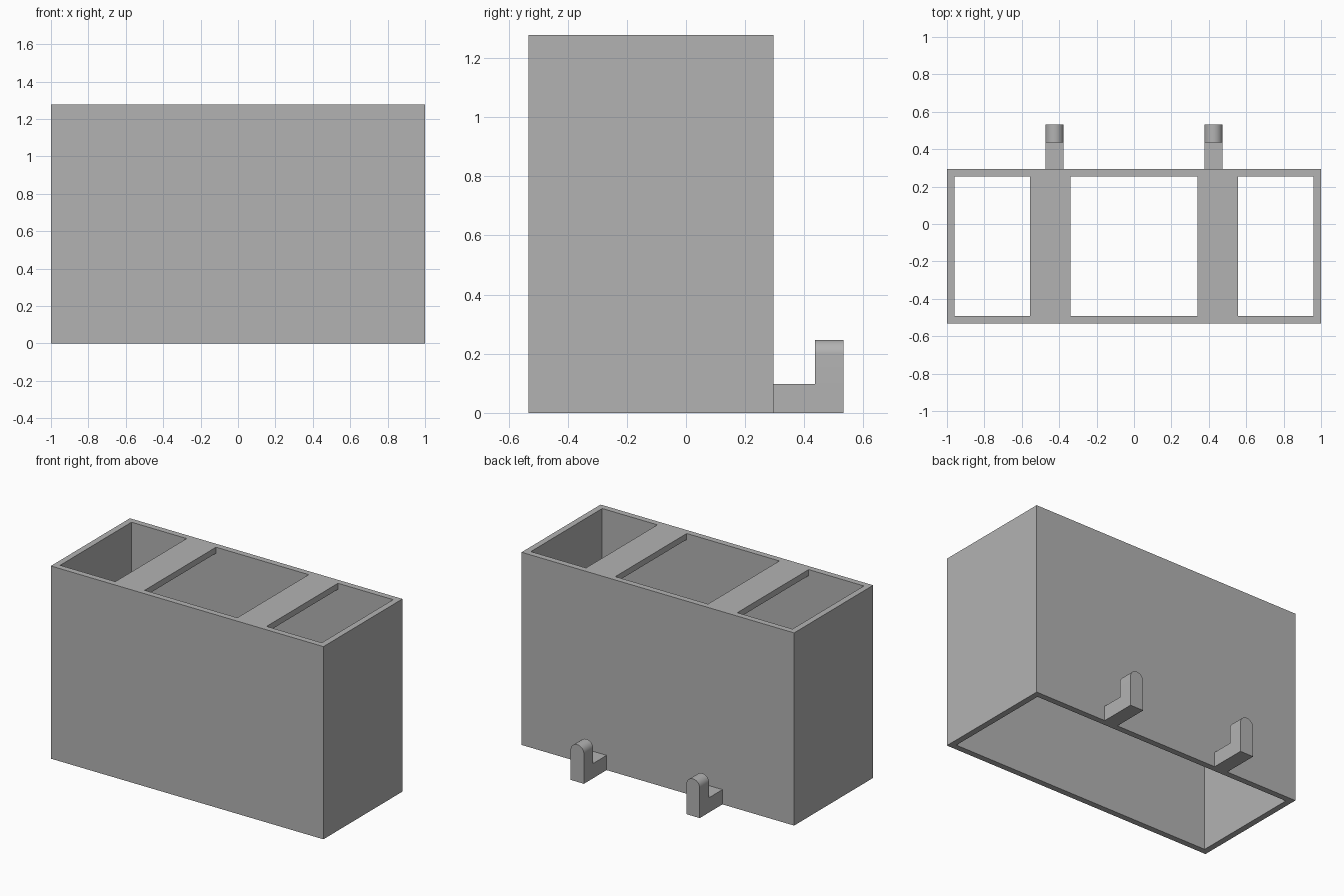
import bpy, bmesh, math
from mathutils import Vector

if "Cube" in bpy.data.objects:
    bpy.data.objects.remove(bpy.data.objects["Cube"], do_unlink=True)

grey = bpy.data.materials.new("plain grey")
grey.use_nodes = True
colour = (0.45, 0.45, 0.45, 1)
grey.diffuse_color = colour
grey.node_tree.nodes["Principled BSDF"].inputs["Base Color"].default_value = colour

WALL, HEIGHT = 0.04, 1.278
FRONT, BACK = -0.533, 0.295


def make_object(name, bm):
    bmesh.ops.recalc_face_normals(bm, faces=bm.faces)
    mesh = bpy.data.meshes.new(name)
    bm.to_mesh(mesh)
    bm.free()
    mesh.materials.append(grey)
    obj = bpy.data.objects.new(name, mesh)
    bpy.context.collection.objects.link(obj)
    return obj


def box(name, low, high):
    bm = bmesh.new()
    bmesh.ops.create_cube(bm, size=1)
    low, high = Vector(low), Vector(high)
    for v in bm.verts:
        v.co = (low + high) / 2 + v.co * (high - low)
    return make_object(name, bm)


# Housing: hollow box, open below, with three openings in the top
housing = box("housing", (-1, FRONT, 0), (1, BACK, HEIGHT))
inner_front, inner_back = FRONT + WALL, BACK - WALL
inside = 1 - WALL
cutters = [box("cavity_cutter", (-inside, inner_front, -1),
               (inside, inner_back, HEIGHT - WALL))]
for x0, x1 in ((-inside, -0.555), (-0.34, 0.34), (0.555, inside)):
    cutters.append(box("opening_cutter", (x0, inner_front, 1),
                       (x1, inner_back, 2)))
for cutter in cutters:
    cutter.hide_render = True
    cut = housing.modifiers.new("cut", "BOOLEAN")
    cut.operation = "DIFFERENCE"
    cut.solver = "EXACT"
    cut.object = cutter
bpy.context.view_layer.update()
hollow = bpy.data.meshes.new_from_object(
    housing.evaluated_get(bpy.context.evaluated_depsgraph_get()))
housing.modifiers.clear()
housing.data = hollow
for cutter in cutters:
    bpy.data.objects.remove(cutter, do_unlink=True)


# Hooks: an arm from the back wall ending in a round-topped post
def hook(name, x):
    radius, arm_top, post_top = 0.049, 0.098, 0.247
    post_front, post_back = 0.436, 0.533
    steps = 24
    arch = [(radius * math.cos(math.pi * i / steps),
             post_top - radius + radius * math.sin(math.pi * i / steps))
            for i in range(steps + 1)]
    lower = [(-radius, 0), (radius, 0), (radius, arm_top), (-radius, arm_top)]
    outline = lower[:3] + arch + lower[3:]

    bm = bmesh.new()

    def ring(points, y):
        return [bm.verts.new((x + px, y, pz)) for px, pz in points]

    def bridge(a, b):
        for i in range(len(a)):
            j = (i + 1) % len(a)
            bm.faces.new((a[i], a[j], b[j], b[i]))

    near, far = ring(outline, post_front), ring(outline, post_back)
    bridge(near, far)
    bm.faces.new(far)
    bm.faces.new(near[2:])
    bridge([near[0], near[1], near[2], near[-1]], ring(lower, BACK))
    return make_object(name, bm)


hooks = [hook("right_hook", -0.425), hook("left_hook", 0.425)]

# Smooth only the rounded hook tops
bpy.ops.object.select_all(action="DESELECT")
for obj in hooks:
    obj.select_set(True)
bpy.context.view_layer.objects.active = hooks[0]
bpy.ops.object.shade_smooth_by_angle(angle=math.radians(30))
